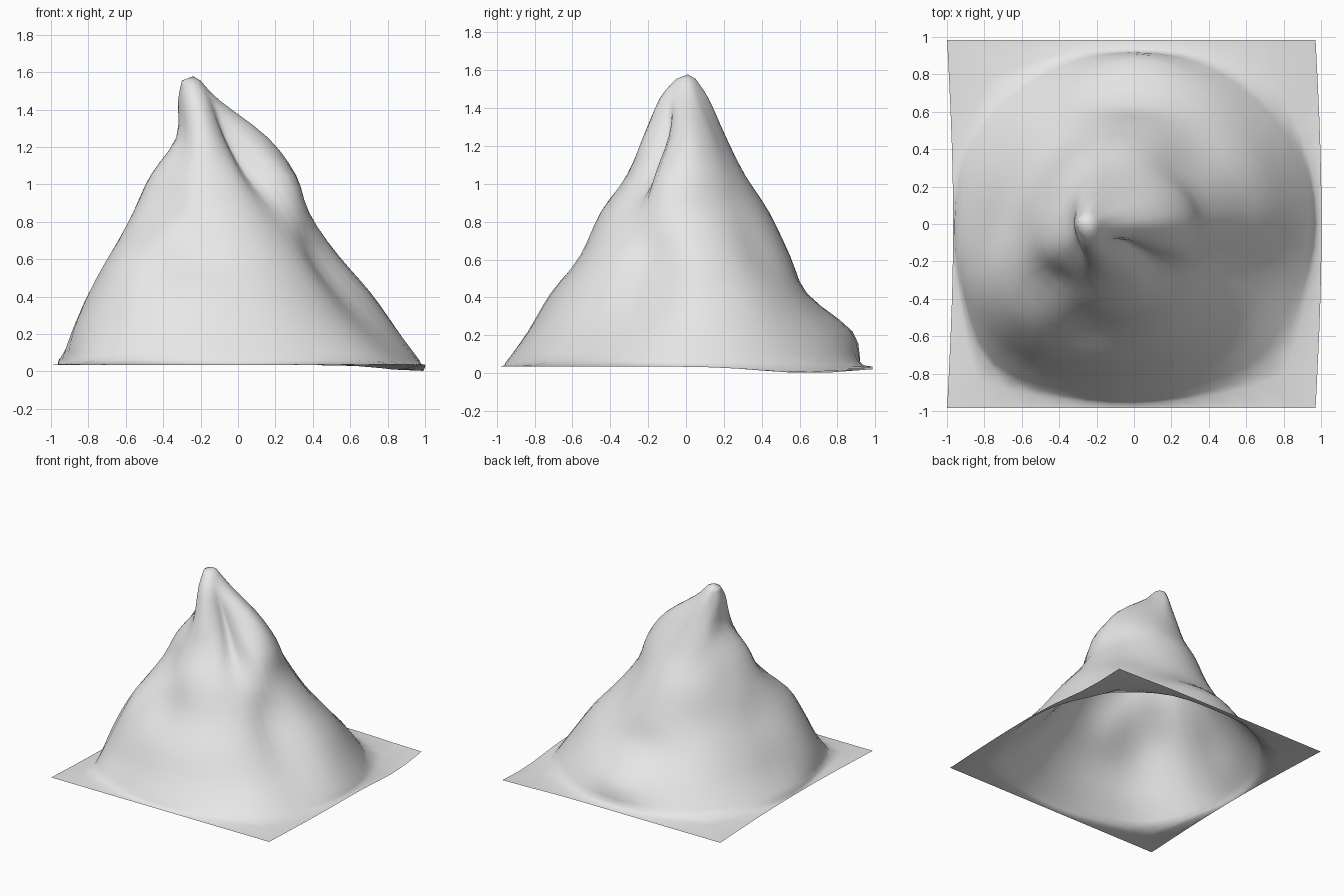
import bpy
import bmesh
import math

COLUMNS_PER_SPOKE = 3
STEPS_PER_CONTOUR = 3
SPOKES = 16
COLUMNS = SPOKES * COLUMNS_PER_SPOKE

if "Cube" in bpy.data.objects:
    bpy.data.objects.remove(bpy.data.objects["Cube"], do_unlink=True)

# Contour lines: height, centre x, then radii in hundredths, counter-clockwise from +x
summit_contours = [
    (1.45, -.22, [12, 12, 11, 11, 12, 11, 10, 10, 10, 10, 11, 13, 14, 13, 11, 11]),
    (1.25, -.15, [31, 28, 23, 21, 21, 21, 21, 19, 18, 19, 20, 23, 22, 17, 12, 22]),
    (1.05, -.10, [41, 38, 34, 32, 31, 31, 31, 33, 36, 38, 34, 33, 30, 27, 21, 38]),
    (.85, -.08, [46, 44, 42, 43, 44, 43, 42, 42, 47, 50, 45, 46, 45, 43, 40, 45]),
]
slope_contours = [
    (.62, -.05, [58, 59, 54, 55, 55, 54, 53, 54, 58, 69, 72, 58, 56, 55, 53, 48]),
    (.42, -.02, [72, 74, 70, 66, 64, 66, 68, 68, 72, 84, 86, 76, 71, 69, 66, 60]),
    (.22, 0, [85, 86, 84, 85, 88, 84, 84, 83, 84, 95, 97, 88, 83, 82, 82, 78]),
    (.06, 0, [97, 97, 96, 95, 92, 95, 97, 97, 96, 99, 108, 99, 95, 97, 103, 97]),
]


def spline(a, b, c, d, t):
    """Smooth curve value between b and c."""
    return b + t / 2 * (c - a + t * (2 * a - 5 * b + 4 * c - d + t * (3 * (b - c) + d - a)))


def column_angle(column):
    return math.tau * column / COLUMNS


def contour_points(height, centre_x, radii):
    """Round one contour line off into a closed ring of points."""
    points = []
    for column in range(COLUMNS):
        spoke, part = divmod(column, COLUMNS_PER_SPOKE)
        near = [radii[(spoke + k) % SPOKES] / 100 for k in (-1, 0, 1, 2)]
        radius = spline(*near, part / COLUMNS_PER_SPOKE)
        angle = column_angle(column)
        points.append((centre_x + radius * math.cos(angle), radius * math.sin(angle), height))
    return points


def ground_height(x, y):
    """Nearly flat ground with a shallow dip at one side."""
    return .035 - .035 * math.exp(-8 * ((x - .95) ** 2 + (y - .65) ** 2))


def sheet_edge():
    """Square border of the ground, bowed a little along x."""
    points = []
    for column in range(COLUMNS):
        c, s = math.cos(column_angle(column)), math.sin(column_angle(column))
        reach = .985 / max(abs(c), abs(s))
        y = reach * s
        x = reach * c - .015 + .033 * math.cos(y * math.pi / 2)
        points.append((x, y, ground_height(x, y)))
    return points


def blend_rings(rings):
    """Add smooth in-between rings down the slope."""
    result = []
    last = len(rings) - 1
    for i in range(last):
        four = [rings[min(max(i + k, 0), last)] for k in (-1, 0, 1, 2)]
        for step in range(STEPS_PER_CONTOUR):
            t = step / STEPS_PER_CONTOUR
            result.append([tuple(spline(*axis, t) for axis in zip(*corner))
                           for corner in zip(*four)])
    return result + [rings[last]]


# Rings from the summit to the foot, then out over the ground
tip_ring = contour_points(1.555, -.25, [5] * SPOKES)
rings = blend_rings([tip_ring] + [contour_points(*c) for c in summit_contours + slope_contours])
edge = sheet_edge()
foot = []
for inner, outer in zip(rings[-1], edge):
    x, y = (a + (b - a) * .3 for a, b in zip(inner[:2], outer[:2]))
    foot.append((x, y, ground_height(x, y) + .006))
rings += [foot, edge]

# Loft the rings into one open sheet
bm = bmesh.new()
loops = [[bm.verts.new(p) for p in ring] for ring in rings]
apex = bm.verts.new((-.24, .01, 1.578))
for i in range(COLUMNS):
    j = (i + 1) % COLUMNS
    bm.faces.new((apex, loops[0][i], loops[0][j]))
    for upper, lower in zip(loops, loops[1:]):
        bm.faces.new((upper[i], lower[i], lower[j], upper[j]))
mesh = bpy.data.meshes.new("mountain")
bm.to_mesh(mesh)
bm.free()

# Plain grey stone
stone = bpy.data.materials.new("grey stone")
stone.use_nodes = True
stone.diffuse_color = (.8, .8, .8, 1)
stone.node_tree.nodes["Principled BSDF"].inputs["Base Color"].default_value = (.8, .8, .8, 1)
mesh.materials.append(stone)

mountain = bpy.data.objects.new("mountain", mesh)
bpy.context.collection.objects.link(mountain)
mesh.shade_smooth()
